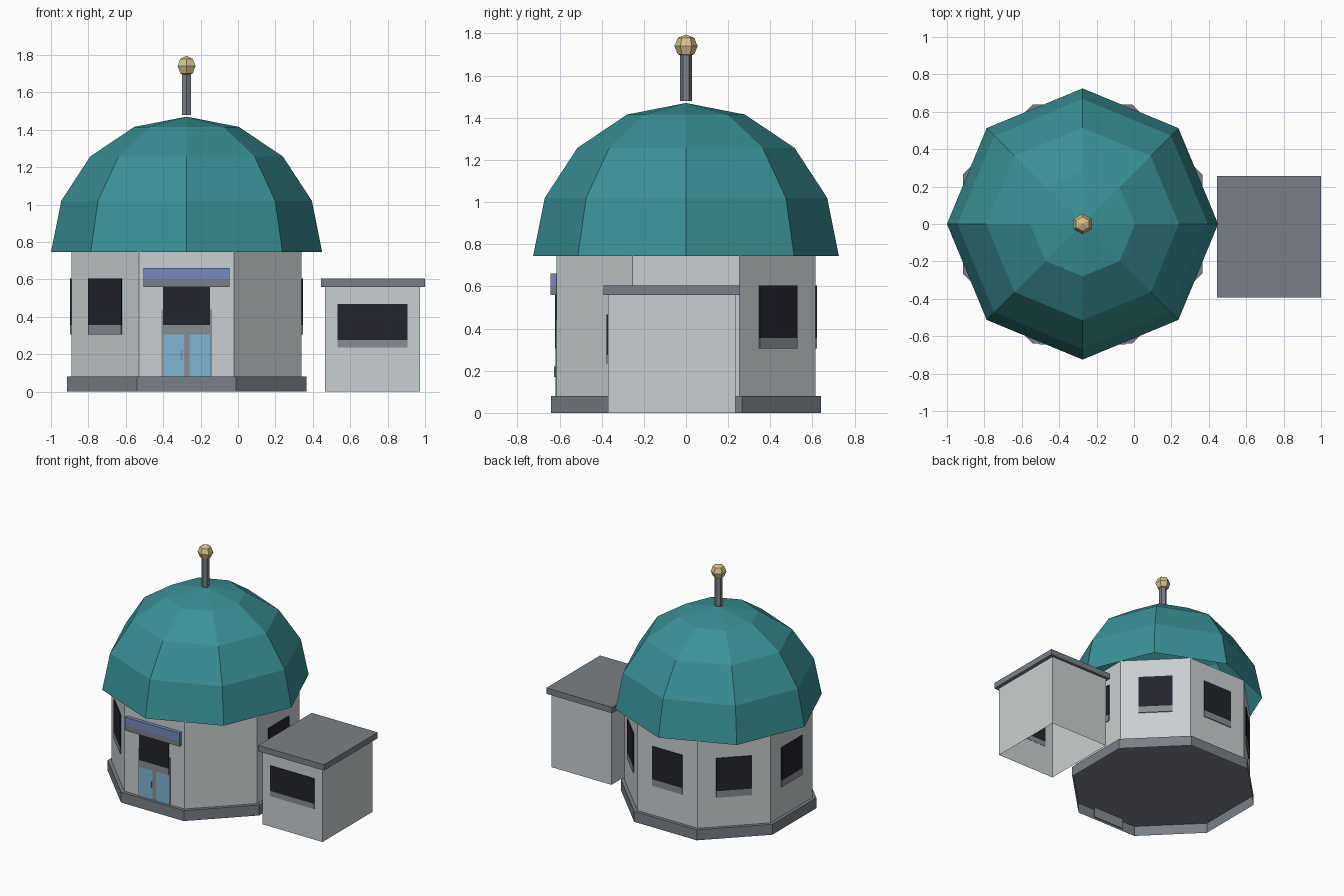
import bpy, bmesh, math
from mathutils import Matrix, Vector

if "Cube" in bpy.data.objects:
    bpy.data.objects.remove(bpy.data.objects["Cube"])

CX = -0.275          # axis of the round building
K = 1 / math.cos(math.pi / 8)   # apothem -> corner radius of an octagon


def mat(name, hexcol):
    def lin(i):
        c = int(hexcol[i:i + 2], 16) / 255
        return c / 12.92 if c <= 0.04045 else ((c + 0.055) / 1.055) ** 2.4
    m = bpy.data.materials.new(name)
    m.diffuse_color = (lin(0), lin(2), lin(4), 1)
    m.use_nodes = True
    m.node_tree.nodes["Principled BSDF"].inputs["Base Color"].default_value = m.diffuse_color
    return m


WALL = mat("pale_wall", "C9CFD1")
TRIM = mat("grey_trim", "7A8087")
TEAL = mat("teal_roof", "399195")
DARK = mat("dark_window", "23232E")
SILL = mat("sill_grey", "898D92")
GLASS = mat("door_glass", "7FB5D3")
BLUE = mat("sign_blue", "758ABD")
GOLD = mat("pale_gold", "D6C48D")


def finish(name, bm, material):
    me = bpy.data.meshes.new(name)
    bm.to_mesh(me)
    bm.free()
    me.materials.append(material)
    ob = bpy.data.objects.new(name, me)
    bpy.context.collection.objects.link(ob)
    return ob


def box(name, lo, hi, material, open_bottom=False, turn=None):
    bm = bmesh.new()
    bmesh.ops.create_cube(bm, size=1)
    for v in bm.verts:
        v.co = Vector([lo[i] + (v.co[i] + 0.5) * (hi[i] - lo[i]) for i in range(3)])
    if open_bottom:
        bm.normal_update()
        down = [f for f in bm.faces if f.normal.z < -0.9]
        bmesh.ops.delete(bm, geom=down, context='FACES_ONLY')
    if turn is not None:
        bm.transform(turn)
    return finish(name, bm, material)


def lathe(name, profile, sides, start, material, cap_top=False, cap_bottom=False):
    """Stack of polygon rings (radius, z) around the axis; radius 0 gives a tip."""
    bm = bmesh.new()
    rings = []
    for r, z in profile:
        n = 1 if r == 0 else sides
        rings.append([bm.verts.new((CX + r * math.cos(start + 2 * math.pi * i / sides),
                                    r * math.sin(start + 2 * math.pi * i / sides), z))
                      for i in range(n)])
    for a, b in zip(rings, rings[1:]):
        for i in range(sides):
            j = (i + 1) % sides
            loop = [a[i % len(a)], a[j % len(a)], b[j % len(b)], b[i % len(b)]]
            bm.faces.new(list(dict.fromkeys(loop)))
    if cap_top:
        bm.faces.new(rings[-1])
    if cap_bottom:
        bm.faces.new(rings[0][::-1])
    return finish(name, bm, material)


def wall_plate(name, angle, u0, u1, z0, z1, d0, d1, material):
    """Plate on the wall facing `angle`; u runs along it, d is distance from the axis."""
    turn = Matrix.Translation((CX, 0, 0)) @ Matrix.Rotation(angle + math.pi / 2, 4, 'Z')
    return box(name, (u0, -d1, z0), (u1, -d0, z1), material, turn=turn)


# round building: plinth (open below), walls, dome
A = math.pi / 8
lathe("plinth", [(0.64 * K, 0), (0.64 * K, 0.08)], 8, A, TRIM, cap_top=True)
lathe("walls", [(0.615 * K, 0.08), (0.615 * K, 0.75)], 8, A, WALL)
lathe("dome", [(0.725, 0.745), (0.67, 1.02), (0.515, 1.257), (0.28, 1.415), (0, 1.47)],
      8, 0, TEAL)

# finial
lathe("finial_pole", [(0.028, 1.48), (0.028, 1.70)], 6, math.pi / 2, TRIM, True, True)
lathe("finial_ball", [(0, 1.685), (0.039, 1.701), (0.055, 1.74), (0.039, 1.779), (0, 1.795)],
      6, math.pi / 2, GOLD)

# windows with sills on every wall but the front right one
for i in range(8):
    if i == 7:
        continue
    ang = i * math.pi / 4
    wall_plate(f"window_{i}", ang, -0.125, 0.125, 0.355, 0.605, 0.615, 0.622, DARK)
    wall_plate(f"window_sill_{i}", ang, -0.125, 0.125, 0.305, 0.355, 0.615, 0.622, SILL)

# double door on the front wall
F = -math.pi / 2
wall_plate("door_frame", F, -0.135, 0.135, 0, 0.44, 0.612, 0.618, SILL)
for s, side in ((-1, "left"), (1, "right")):
    u0, u1 = sorted((s * 0.015, s * 0.125))
    wall_plate(f"door_glass_{side}", F, u0, u1, 0.005, 0.42, 0.614, 0.620, GLASS)
for n, u in enumerate((-0.032, -0.022)):
    wall_plate(f"door_handle_{n}", F, u, u + 0.004, 0.17, 0.22, 0.618, 0.625, TRIM)

# sign panel and its ledge over the door
wall_plate("sign_panel", F, -0.23, 0.23, 0.60, 0.662, 0.612, 0.643, BLUE)
wall_plate("sign_ledge", F, -0.23, 0.23, 0.56, 0.60, 0.612, 0.643, TRIM)

# side annex (open below) with roof slab and front window
box("annex_walls", (0.465, -0.37, 0), (0.973, 0.235, 0.565), WALL, open_bottom=True)
box("annex_roof", (0.444, -0.392, 0.56), (1.0, 0.256, 0.605), TRIM)
box("annex_window", (0.533, -0.376, 0.275), (0.905, -0.368, 0.467), DARK)
box("annex_sill", (0.533, -0.376, 0.235), (0.905, -0.368, 0.275), SILL)
